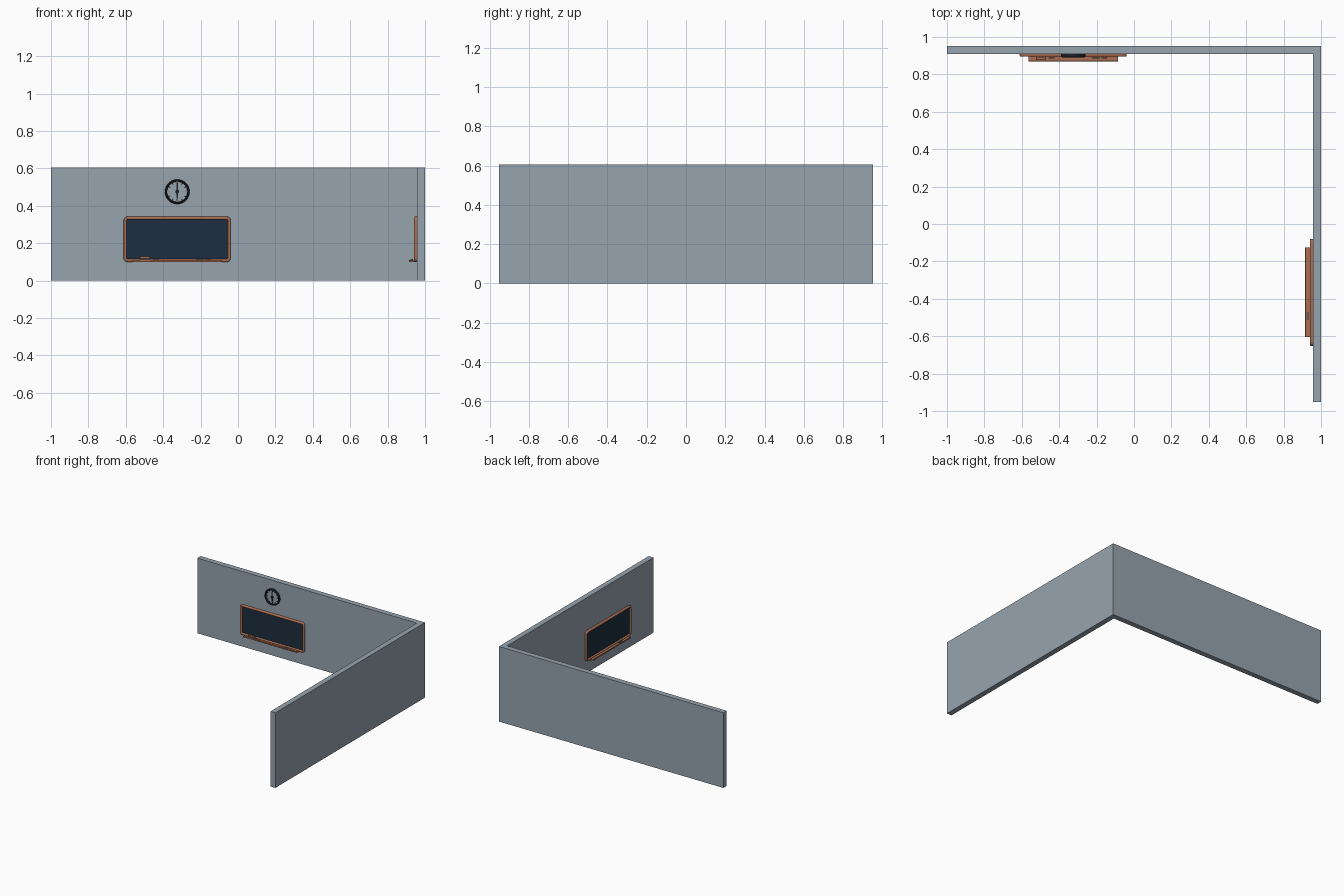
import bpy, bmesh, math
from mathutils import Matrix, Vector

if "Cube" in bpy.data.objects:
    bpy.data.objects.remove(bpy.data.objects["Cube"])


def mat(name, r, g, b):
    m = bpy.data.materials.new(name)
    m.diffuse_color = (r, g, b, 1)
    m.use_nodes = True
    m.node_tree.nodes["Principled BSDF"].inputs["Base Color"].default_value = m.diffuse_color
    return m


WALL = mat("wall_grey", 0.31, 0.37, 0.43)
WOOD = mat("wood_brown", 0.40, 0.155, 0.085)
SLATE = mat("slate_navy", 0.012, 0.027, 0.05)
BLACK = mat("clock_black", 0.012, 0.017, 0.024)
FELT = mat("felt_grey", 0.10, 0.11, 0.12)
CHALK = mat("chalk_tan", 0.45, 0.30, 0.23)


def finish(bm, name, material, matrix=Matrix(), smooth=False):
    bmesh.ops.recalc_face_normals(bm, faces=bm.faces)
    me = bpy.data.meshes.new(name)
    bm.to_mesh(me)
    bm.free()
    me.materials.append(material)
    ob = bpy.data.objects.new(name, me)
    bpy.context.collection.objects.link(ob)
    ob.matrix_world = matrix
    if smooth:
        bpy.ops.object.select_all(action='DESELECT')
        ob.select_set(True)
        bpy.context.view_layer.objects.active = ob
        bpy.ops.object.shade_smooth_by_angle(angle=math.radians(40))
    return ob


def box(name, lo, hi, material, matrix=Matrix(), bevel=0):
    lo, hi = Vector(lo), Vector(hi)
    bm = bmesh.new()
    bmesh.ops.create_cube(bm, size=1, matrix=Matrix.Translation((lo + hi) / 2)
                          @ Matrix.Diagonal((*(hi - lo), 1)))
    if bevel:
        bmesh.ops.bevel(bm, geom=bm.edges[:], offset=bevel, segments=2,
                        profile=0.5, affect='EDGES')
    return finish(bm, name, material, matrix)


def cylinder(name, r, length, material, matrix, sides=12):
    bm = bmesh.new()
    bmesh.ops.create_cone(bm, cap_ends=True, segments=sides, radius1=r,
                          radius2=r, depth=length)
    return finish(bm, name, material, matrix, True)


def bridge(bm, loops, closed=False):
    n = len(loops[0])
    pairs = list(zip(loops, loops[1:])) + ([(loops[-1], loops[0])] if closed else [])
    for a, b in pairs:
        for i in range(n):
            j = (i + 1) % n
            bm.faces.new((a[i], a[j], b[j], b[i]))


def rounded_rect(hw, hh, r, cz, seg=5):
    pts = []
    for k, (sx, sz) in enumerate(((1, 1), (-1, 1), (-1, -1), (1, -1))):
        for i in range(seg + 1):
            a = math.pi / 2 * (k + i / seg)
            pts.append((sx * (hw - r) + r * math.cos(a),
                        cz + sz * (hh - r) + r * math.sin(a)))
    return pts


# L-shaped wall
bm = bmesh.new()
plan = [(-1, 0.953), (1, 0.953), (1, -0.953), (0.957, -0.953), (0.957, 0.91), (-1, 0.91)]
face = bm.faces.new([bm.verts.new((x, y, 0)) for x, y in plan])
ext = bmesh.ops.extrude_face_region(bm, geom=[face])
bmesh.ops.translate(bm, vec=(0, 0, 0.605),
                    verts=[g for g in ext["geom"] if isinstance(g, bmesh.types.BMVert)])
finish(bm, "corner_wall", WALL)


# Chalkboard with frame and tray; local -y points out of the wall
def chalkboard(prefix, m):
    cz, hw, hh = 0.221, 0.286, 0.121
    bm = bmesh.new()
    loops = []
    for inset, d in ((0, 0), (0, 0.011), (0.002, 0.0145), (0.005, 0.016),
                     (0.011, 0.016), (0.014, 0.0145), (0.016, 0.011), (0.016, 0)):
        loops.append([bm.verts.new((x, -d, z)) for x, z in
                      rounded_rect(hw - inset, hh - inset, 0.020 - inset, cz)])
    bridge(bm, loops, True)
    finish(bm, prefix + "_frame", WOOD, m, True)
    box(prefix + "_slate", (-hw + 0.012, -0.006, cz - hh + 0.012),
        (hw - 0.012, 0, cz + hh - 0.012), SLATE, m)
    box(prefix + "_tray", (-0.24, -0.041, 0.100), (0.24, -0.012, 0.107), WOOD, m, 0.0015)
    box(prefix + "_tray_lip", (-0.24, -0.041, 0.104), (0.24, -0.037, 0.111), WOOD, m, 0.001)


def eraser(prefix, m, x):
    box(prefix + "_felt", (x - 0.027, -0.034, 0.107), (x + 0.027, -0.018, 0.117), FELT, m, 0.001)
    box(prefix + "_grip", (x - 0.027, -0.034, 0.117), (x + 0.027, -0.018, 0.128), WOOD, m, 0.002)


def chalk(name, m, x, length):
    cylinder(name, 0.004, length, CHALK, m @ Matrix.Translation((x, -0.026, 0.111))
             @ Matrix.Rotation(math.pi / 2, 4, 'Y'))


back = Matrix.Translation((-0.325, 0.911, 0))
side = Matrix.Translation((0.956, -0.365, 0)) @ Matrix.Rotation(-math.pi / 2, 4, 'Z')
chalkboard("back_board", back)
chalkboard("side_board", side)
eraser("back_eraser", back, -0.172)
for i, (x, l) in enumerate(((-0.115, 0.028), (0.12, 0.04), (0.165, 0.03))):
    chalk(f"chalk_{i + 1}", back, x, l)
box("side_eraser", (0.105, -0.033, 0.107), (0.145, -0.020, 0.115), FELT, side, 0.001)

# Clock: rim, face, ticks, hands and hub
clock = Matrix.Translation((-0.325, 0.911, 0.475))
bm = bmesh.new()
loops = []
for r, d in ((0.065, 0), (0.066, 0.013), (0.064, 0.018), (0.060, 0.020),
             (0.056, 0.018), (0.054, 0.012), (0.054, 0)):
    loops.append([bm.verts.new((r * math.cos(a), -d, r * math.sin(a)))
                  for a in (math.tau * i / 40 for i in range(40))])
bridge(bm, loops, True)
finish(bm, "clock_rim", BLACK, clock, True)
lay = Matrix.Rotation(math.pi / 2, 4, 'X')
cylinder("clock_face", 0.055, 0.008, WALL, clock @ Matrix.Translation((0, -0.004, 0)) @ lay, 40)
for i in range(12):
    t = clock @ Matrix.Rotation(math.tau * i / 12, 4, 'Y')
    long = i % 3 == 0
    box(f"clock_tick_{i + 1}", (-0.0025, -0.011, 0.040 if long else 0.044),
        (0.0025, -0.007, 0.053), WOOD if i in (3, 9) else BLACK, t)
box("minute_hand", (-0.003, -0.014, -0.012), (0.003, -0.011, 0.046), BLACK, clock)
box("hour_hand", (-0.004, -0.013, -0.036), (0.004, -0.010, 0.008), BLACK, clock)
cylinder("clock_hub", 0.010, 0.010, BLACK,
         clock @ Matrix.Translation((0, -0.012, 0)) @ lay, 16)
